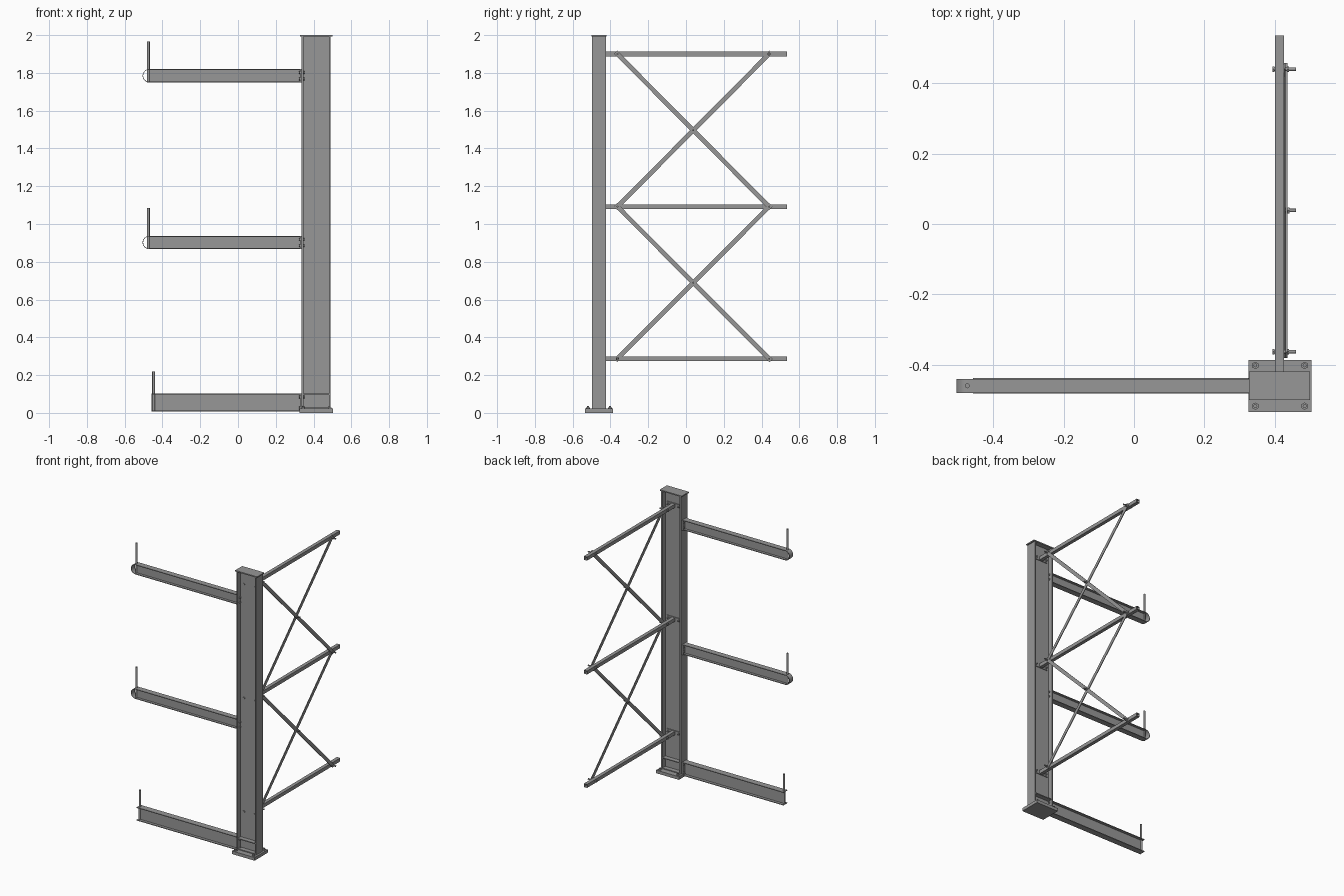
import bpy, bmesh, math
from mathutils import Vector, Matrix

if "Cube" in bpy.data.objects:
    bpy.data.objects.remove(bpy.data.objects["Cube"])

CX, CY = 0.414, -0.46   # column centre

# Dark grey steel
STEEL = bpy.data.materials.new("dark_steel")
STEEL.diffuse_color = (0.31, 0.31, 0.31, 1)
STEEL.use_nodes = True
STEEL.node_tree.nodes["Principled BSDF"].inputs["Base Color"].default_value = STEEL.diffuse_color


def finish(name, bm, smooth=False):
    bmesh.ops.recalc_face_normals(bm, faces=bm.faces)
    me = bpy.data.meshes.new(name)
    bm.to_mesh(me)
    bm.free()
    me.materials.append(STEEL)
    ob = bpy.data.objects.new(name, me)
    bpy.context.collection.objects.link(ob)
    if smooth:
        bpy.ops.object.select_all(action='DESELECT')
        ob.select_set(True)
        bpy.context.view_layer.objects.active = ob
        bpy.ops.object.shade_smooth_by_angle(angle=math.radians(35))
    return ob


def prism(name, profile, place, t0, t1, smooth=False):
    """Extrude a profile; place(u, v, t) gives the world position."""
    bm = bmesh.new()
    a, b = [[bm.verts.new(place(u, v, t)) for u, v in profile] for t in (t0, t1)]
    n = len(profile)
    for i in range(n):
        j = (i + 1) % n
        bm.faces.new((a[i], a[j], b[j], b[i]))
    bm.faces.new(a)
    bm.faces.new(b)
    return finish(name, bm, smooth)


def i_profile(depth, width, flange, web):
    d, w, f, t = depth / 2, width / 2, depth / 2 - flange, web / 2
    return [(-d, -w), (-d, w), (-f, w), (-f, t), (f, t), (f, w),
            (d, w), (d, -w), (f, -w), (f, -t), (-f, -t), (-f, -w)]


def box(name, lo, hi):
    lo, hi = Vector(lo), Vector(hi)
    bm = bmesh.new()
    bmesh.ops.create_cube(bm, size=1)
    bmesh.ops.scale(bm, vec=hi - lo, verts=bm.verts)
    bmesh.ops.translate(bm, vec=(lo + hi) / 2, verts=bm.verts)
    return finish(name, bm)


def rod(name, p, q, r, sides=16):
    p, q = Vector(p), Vector(q)
    bm = bmesh.new()
    rot = (q - p).to_track_quat('Z', 'Y').to_matrix().to_4x4()
    bmesh.ops.create_cone(bm, cap_ends=True, segments=sides, radius1=r, radius2=r,
                          depth=(q - p).length,
                          matrix=Matrix.Translation((p + q) / 2) @ rot)
    return finish(name, bm, sides > 6)


def bolt(name, p, q, r, head=0.006, nut=None):
    """Shank from p to q, hex head at p, hex nut a given distance along."""
    p, q = Vector(p), Vector(q)
    d = (q - p).normalized()
    rod(name + "_shank", p, q, r, 12)
    rod(name + "_head", p, p + d * head, r * 1.9, 6)
    if nut is not None:
        rod(name + "_nut", p + d * nut, p + d * (nut + head), r * 1.9, 6)


# Column with cap, base plate and anchor bolts
prism("column", i_profile(0.154, 0.074, 0.009, 0.007),
      lambda u, v, t: (CX + u, CY + v, t), 0.02, 1.992)
box("column_cap", (0.327, -0.5, 1.992), (0.5, -0.42, 2.0))
box("base_plate", (0.326, -0.534, 0.0), (0.504, -0.386, 0.022))
for x in (0.345, 0.485):
    for y in (-0.518, -0.402):
        bolt("anchor_bolt", (x, y, 0.02), (x, y, 0.036), 0.0055, 0.008)
for s in (-1, 1):
    for z in (0.026, 0.1):
        y0, y1 = sorted((CY + s * 0.003, CY + s * 0.035))
        box("column_stiffener", (CX - 0.069, y0, z - 0.004), (CX + 0.069, y1, z + 0.002))


# Arms: I-beams with end plates, bolts and stop pins
def arm(name, z, h, w, x0, pin_x, pin_top):
    prism(name, i_profile(h, w, 0.005, 0.005),
          lambda u, v, t: (t, CY + v, z + u), x0, 0.333)
    box(name + "_end_plate", (0.328, CY - 0.027, z - h / 2), (0.338, CY + 0.027, z + h / 2))
    for dy in (-0.014, 0.014):
        for dz in (-h / 2 + 0.018, h / 2 - 0.018):
            bolt(name + "_bolt", (0.324, CY + dy, z + dz), (0.353, CY + dy, z + dz),
                 0.004, 0.005, 0.022)
    rod(name + "_stop_pin", (pin_x, CY, z - h / 2), (pin_x, CY, pin_top), 0.007)


arm("base_arm", 0.055, 0.094, 0.044, -0.458, -0.447, 0.22)
for name, z, top in (("middle_arm", 0.902, 1.085), ("upper_arm", 1.785, 1.966)):
    arm(name, z, 0.07, 0.04, -0.471, -0.474, top)
    # Bent sheet nose at the arm tip
    angles = [math.pi / 2 + math.pi * i / 16 for i in range(17)]
    arc = [(r * math.cos(a), r * math.sin(a))
           for r, seq in ((0.035, angles), (0.032, angles[::-1])) for a in seq]
    prism(name + "_nose", arc, lambda u, v, t: (-0.47 + u, t, z + v),
          CY - 0.02, CY + 0.02, True)

# Horizontal brace tubes bolted to the column web
LEVELS = (0.287, 1.092, 1.9)
YA, YB = -0.363, 0.44
for z in LEVELS:
    ro, ri = 0.0125, 0.0105
    bm = bmesh.new()
    rings = [[bm.verts.new((CX + sx * r, y, z + sz * r))
              for sx, sz in ((-1, -1), (1, -1), (1, 1), (-1, 1))]
             for r, y in ((ro, CY + 0.008), (ro, 0.536), (ri, 0.536), (ri, CY + 0.008))]
    for k in range(4):
        for i in range(4):
            j = (i + 1) % 4
            a, b = rings[k], rings[(k + 1) % 4]
            bm.faces.new((a[i], a[j], b[j], b[i]))
    finish("horizontal_brace", bm)
    box("brace_bracket", (CX - 0.055, CY + 0.003, z - 0.015), (CX + 0.055, CY + 0.009, z + 0.015))
    for dx in (-0.042, 0.042):
        bolt("bracket_bolt", (CX + dx, CY - 0.01, z), (CX + dx, CY + 0.022, z), 0.004, 0.006, 0.019)
    for y in (YA, YB):
        bolt("brace_bolt", (0.394, y, z), (0.46, y, z), 0.005, 0.006, 0.041)


# Crossed flat diagonals between levels
def diagonal(z0, z1, x):
    p, q = Vector((x, YA, z0)), Vector((x, YB, z1))
    d = (q - p).normalized()
    n = Vector((1, 0, 0)).cross(d)
    p, length = p - d * 0.014, (q - p).length + 0.028
    prism("diagonal_brace", [(-0.0024, -0.012), (0.0024, -0.012), (0.0024, 0.012), (-0.0024, 0.012)],
          lambda u, v, t: p + Vector((u, 0, 0)) + n * v + d * t, 0, length)


for lo, hi in zip(LEVELS, LEVELS[1:]):
    diagonal(lo, hi, 0.4289)
    diagonal(hi, lo, 0.4337)
    ym, zm = (YA + YB) / 2, (lo + hi) / 2
    bolt("crossing_bolt", (0.42, ym, zm), (0.46, ym, zm), 0.005, 0.006, 0.0161)
